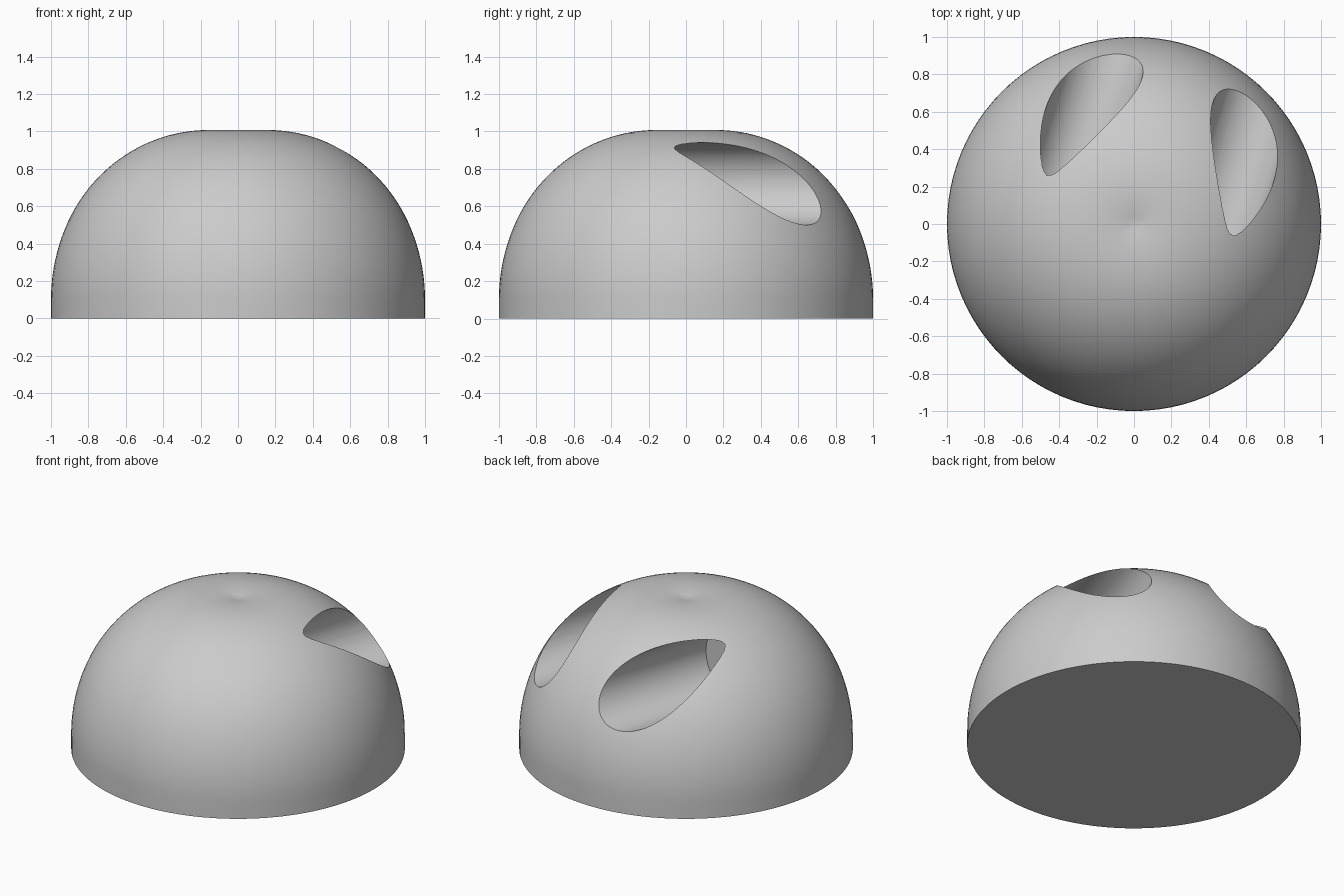
import bpy, bmesh
from math import sin, cos, radians, pi
from mathutils import Vector, Matrix

if "Cube" in bpy.data.objects:
    bpy.data.objects.remove(bpy.data.objects["Cube"], do_unlink=True)

# Single grey material
GREY = (0.6, 0.6, 0.6, 1.0)
grey = bpy.data.materials.new("plain_grey")
grey.use_nodes = True
grey.diffuse_color = GREY
grey.node_tree.nodes["Principled BSDF"].inputs["Base Color"].default_value = GREY


def add_object(name, bm):
    mesh = bpy.data.meshes.new(name)
    bmesh.ops.recalc_face_normals(bm, faces=bm.faces)
    bm.to_mesh(mesh)
    bm.free()
    mesh.materials.append(grey)
    obj = bpy.data.objects.new(name, mesh)
    bpy.context.collection.objects.link(obj)
    return obj


# Dome: short wall, round shoulder, flattened and faintly dimpled crown
STEPS, SEGMENTS, WALL = 36, 96, 0.1
profile = []
for i in range(STEPS + 1):
    t = i / STEPS
    angle = t * pi / 2
    flatten = 0.11 * max(0, 1 - t * 90 / 65) ** 2
    radius = 1 - flatten
    profile.append((radius * sin(angle), 0, WALL + radius * cos(angle)))
profile += [(1, 0, 0), (0, 0, 0)]

bm = bmesh.new()
verts = [bm.verts.new(p) for p in profile]
edges = [bm.edges.new(pair) for pair in zip(verts, verts[1:])]
bmesh.ops.spin(bm, geom=verts + edges, cent=(0, 0, 0), axis=(0, 0, 1),
               angle=2 * pi, steps=SEGMENTS)
bmesh.ops.remove_doubles(bm, verts=bm.verts, dist=0.0005)
# One flat disc underneath
low = [f for f in bm.faces if f.calc_center_median().z < 0.001]
bmesh.ops.dissolve_faces(bm, faces=low)
dome = add_object("dome", bm)

# Two parallel round sockets, bored level from the dome's middle plane outward
FACING = radians(72)
forward = Vector((cos(FACING), sin(FACING), 0))
side = Vector((sin(FACING), -cos(FACING), 0))
LENGTH = 1.3
turn = forward.to_track_quat('Z', 'Y').to_matrix().to_4x4()

bpy.ops.object.select_all(action='DESELECT')
dome.select_set(True)
bpy.context.view_layer.objects.active = dome
for name, sign in (("left_socket_cutter", 1), ("right_socket_cutter", -1)):
    centre = side * 0.42 * sign + Vector((0, 0, 0.72)) + forward * LENGTH / 2
    bm = bmesh.new()
    bmesh.ops.create_cone(bm, cap_ends=True, segments=64, radius1=0.22,
                          radius2=0.22, depth=LENGTH,
                          matrix=Matrix.Translation(centre) @ turn)
    cutter = add_object(name, bm)
    cutter.hide_render = True
    cut = dome.modifiers.new(name, 'BOOLEAN')
    cut.operation = 'DIFFERENCE'
    cut.solver = 'EXACT'
    cut.object = cutter
    bpy.ops.object.modifier_apply(modifier=cut.name)
    bpy.data.objects.remove(cutter, do_unlink=True)

bpy.ops.object.shade_smooth_by_angle(angle=radians(25))
